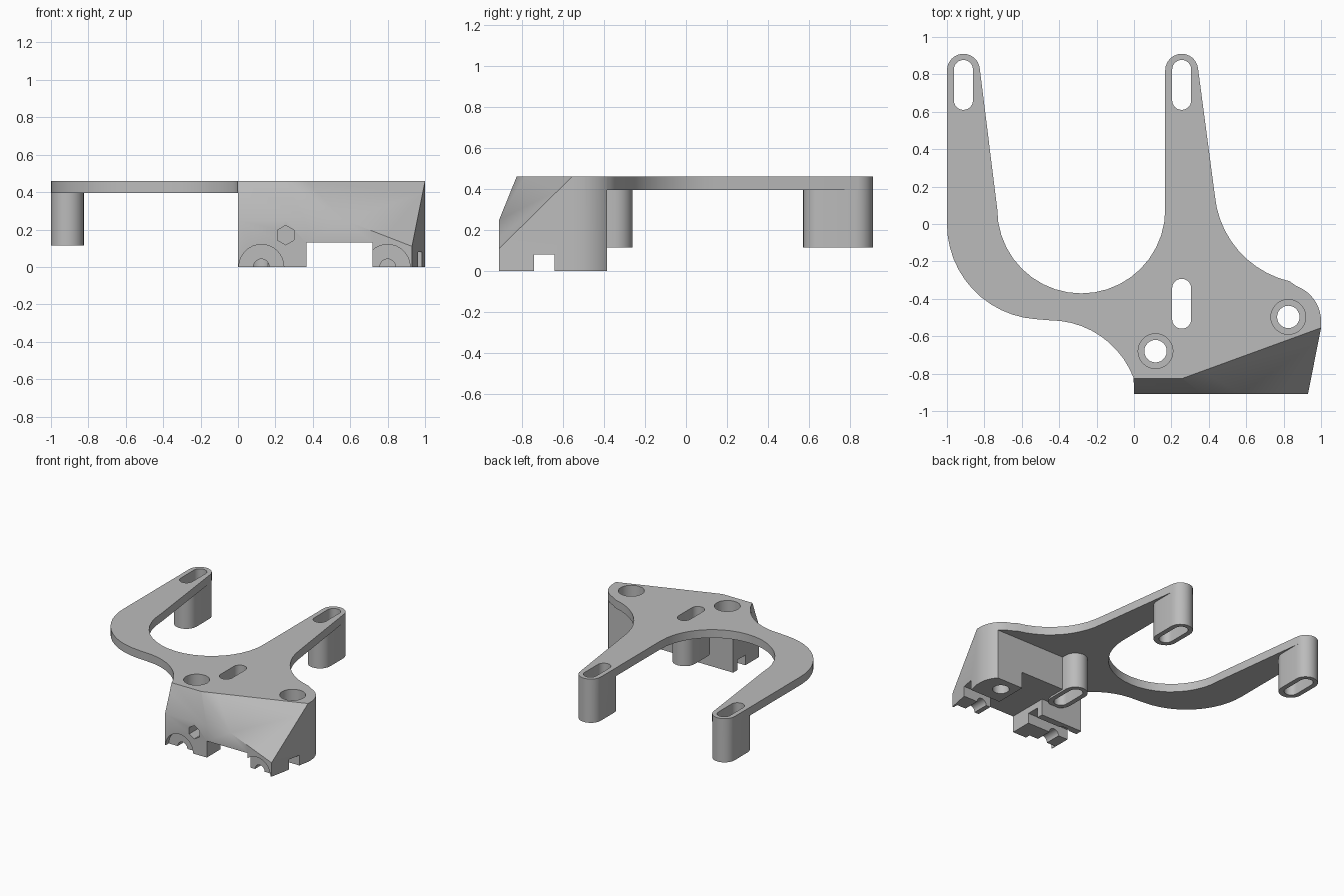
import bpy, bmesh
from math import radians, sin, cos
from mathutils import Vector

default = bpy.data.objects.get("Cube")
if default:
    bpy.data.objects.remove(default, do_unlink=True)

TOP, UNDER, FOOT_TOP, POST_BOTTOM = 0.46, 0.395, 0.13, 0.115
FRONT, BACK = -0.91, -0.385
ARM_X, MID_X = -0.912, 0.255


def arc(cx, cy, r, a0, a1, n=10):
    angles = [radians(a0 + (a1 - a0) * i / n) for i in range(n + 1)]
    return [(cx + r * cos(a), cy + r * sin(a)) for a in angles]


def capsule(x, y0, y1, r):
    return arc(x, y1 - r, r, 0, 180, 12) + arc(x, y0 + r, r, 180, 360, 12)


def box(x0, y0, x1, y1):
    return [(x0, y0), (x1, y0), (x1, y1), (x0, y1)]


def circle(x, y, r, n=32):
    return arc(x, y, r, 0, 360, n)[:-1]


def prism(name, pts, lo, hi, axis="Z"):
    """Extrude a 2D outline along one axis."""
    place = {"Z": lambda a, b, h: (a, b, h),
             "Y": lambda a, b, h: (a, h, b),
             "X": lambda a, b, h: (h, a, b)}[axis]
    bm = bmesh.new()
    face = bm.faces.new([bm.verts.new(place(a, b, lo)) for a, b in pts])
    side = bmesh.ops.extrude_face_region(bm, geom=[face])["geom"]
    verts = [v for v in side if isinstance(v, bmesh.types.BMVert)]
    bmesh.ops.translate(bm, verts=verts, vec=place(0, 0, hi - lo))
    bmesh.ops.recalc_face_normals(bm, faces=bm.faces)
    mesh = bpy.data.meshes.new(name)
    bm.to_mesh(mesh)
    bm.free()
    obj = bpy.data.objects.new(name, mesh)
    bpy.context.collection.objects.link(obj)
    return obj


def half_space(name, point, normal):
    """Large cube with one face on the given plane."""
    obj = prism(name, box(-2, -2, 2, 2), 0, 2)
    turn = Vector(normal).to_track_quat("Z", "Y").to_matrix().to_4x4()
    obj.data.transform(turn)
    obj.data.transform(turn.Translation(point))
    return obj


def combine(target, tool, operation):
    mod = target.modifiers.new(tool.name, "BOOLEAN")
    mod.operation, mod.solver, mod.object = operation, "EXACT", tool
    deps = bpy.context.evaluated_depsgraph_get()
    mesh = bpy.data.meshes.new_from_object(target.evaluated_get(deps))
    target.modifiers.clear()
    target.data = mesh
    bpy.data.objects.remove(tool, do_unlink=True)


# Forked plate outline, counter-clockwise from the front left corner
outline = [(0, FRONT), (0.93, FRONT), (1, -0.555)]
outline += arc(0.8, -0.52, 0.2, 0, 70)
outline += arc(0.95, 0.2, 0.52, 257, 185)
outline += arc(MID_X, 0.822, 0.088, 5, 180, 12)
outline += arc(-0.282, 0.078, 0.449, 0, -180, 20)
outline += arc(ARM_X, 0.822, 0.088, 5, 180, 12)
outline += arc(-0.49, 0, 0.51, 180, 266, 12)
outline += arc(-0.45, -0.995, 0.48, 90, 21)
bracket = prism("mounting_bracket", outline, UNDER, TOP)

# Clamp block: left foot, bridge and rounded right foot
combine(bracket, prism("left_foot", box(0, FRONT, 0.365, -0.587), 0, TOP), "UNION")
combine(bracket, prism("bridge", box(MID_X, FRONT, 0.85, BACK), FOOT_TOP, TOP), "UNION")
right_foot = [(0.72, FRONT), (0.93, FRONT), (1, -0.555)]
right_foot += arc(0.8, -0.52, 0.2, 0, 42.4, 6) + [(0.72, BACK)]
combine(bracket, prism("right_foot", right_foot, 0, TOP), "UNION")

# Slotted posts under the arms and the middle
posts = [(ARM_X, 0.57, 0.91), (MID_X, 0.57, 0.91), (MID_X, -0.6, -0.26)]
for x, y0, y1 in posts:
    combine(bracket, prism("post", capsule(x, y0, y1, 0.088), POST_BOTTOM, TOP), "UNION")
for x, y0, y1 in posts:
    combine(bracket, prism("slot", capsule(x, y0 + 0.04, y1 - 0.033, 0.051), -1, 1), "DIFFERENCE")

# Sloped front and slanted right corner
combine(bracket, half_space("front_slope", (0, FRONT, 0.25), (0, -0.21, 0.085)), "DIFFERENCE")
combine(bracket, half_space("corner_slope", (0.93, FRONT, 0.11), (0.0945, -0.259, 0.2438)), "DIFFERENCE")

# Counterbored screw holes
for x, y in ((0.115, -0.68), (0.825, -0.497)):
    combine(bracket, prism("screw_hole", circle(x, y, 0.06), -1, 1), "DIFFERENCE")
    combine(bracket, prism("counterbore", circle(x, y, 0.093), 0.2, 1), "DIFFERENCE")

# Half-round clamp recesses, hexagonal socket and strap channel
for x in (0.125, 0.8):
    combine(bracket, prism("recess", circle(x, 0, 0.12), -1, FRONT + 0.04, "Y"), "DIFFERENCE")
    combine(bracket, prism("bore", circle(x, 0, 0.042), -1, -0.69, "Y"), "DIFFERENCE")
combine(bracket, prism("hex_socket", arc(MID_X, 0.17, 0.052, 30, 330, 5), -1, -0.7, "Y"), "DIFFERENCE")
combine(bracket, prism("strap_channel", box(-0.74, -1, -0.64, 0.08), -1, 2, "X"), "DIFFERENCE")

# Single grey plastic
grey = bpy.data.materials.new("grey plastic")
grey.use_nodes = True
colour = (0.5, 0.5, 0.5, 1)
grey.diffuse_color = colour
grey.node_tree.nodes["Principled BSDF"].inputs["Base Color"].default_value = colour
bracket.data.materials.clear()
bracket.data.materials.append(grey)

bpy.ops.object.select_all(action="DESELECT")
bracket.select_set(True)
bpy.context.view_layer.objects.active = bracket
bpy.ops.object.shade_smooth_by_angle(angle=radians(30))
